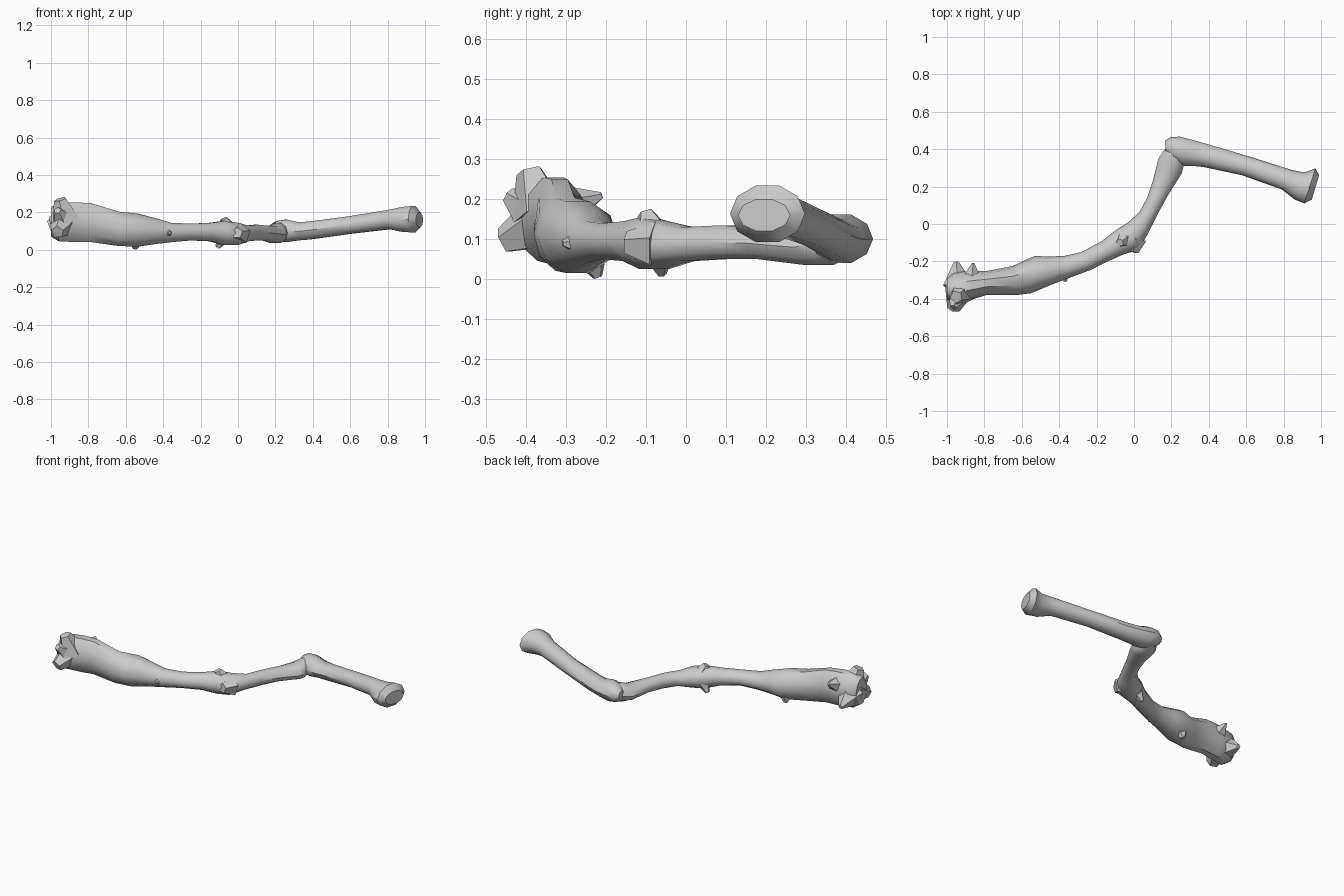
import bpy, bmesh
from math import sin, cos, pi
from mathutils import Vector


def finish(name, bm, angle=0.7):
    bmesh.ops.recalc_face_normals(bm, faces=bm.faces)
    me = bpy.data.meshes.new(name)
    bm.to_mesh(me)
    bm.free()
    ob = bpy.data.objects.new(name, me)
    bpy.context.collection.objects.link(ob)
    bpy.ops.object.select_all(action='DESELECT')
    ob.select_set(True)
    bpy.context.view_layer.objects.active = ob
    bpy.ops.object.shade_smooth_by_angle(angle=angle)
    return ob


def loft(name, sections, sides=10):
    """Skin through upright ovals given as left x, y, right x, y, z low, z high."""
    bm = bmesh.new()
    rings = []
    for lx, ly, rx, ry, z0, z1 in sections:
        mid = Vector(((lx + rx) / 2, (ly + ry) / 2, (z0 + z1) / 2))
        side = Vector(((lx - rx) / 2, (ly - ry) / 2, 0))
        ring = []
        for i in range(sides):
            a = 2 * pi * i / sides
            ring.append(bm.verts.new(mid + side * cos(a) + Vector((0, 0, (z1 - z0) / 2 * sin(a) * 1.04))))
        rings.append(ring)
    for r, s in zip(rings, rings[1:]):
        for i in range(sides):
            j = (i + 1) % sides
            bm.faces.new((r[i], r[j], s[j], s[i]))
    bm.faces.new(rings[0])
    bm.faces.new(rings[-1])
    return finish(name, bm)


def knot(name, base, tip, r0, r1, sides=5):
    """Tapered stub from inside the wood out to a blunt tip."""
    base, tip = Vector(base), Vector(tip)
    axis = tip - base
    bm = bmesh.new()
    bmesh.ops.create_cone(bm, cap_ends=True, segments=sides, radius1=r0, radius2=r1, depth=axis.length)
    rot = axis.to_track_quat('Z', 'Y')
    for v in bm.verts:
        v.co = rot @ v.co + (base + tip) / 2
    return finish(name, bm, 0.5)


# thick limb, thin limb and elbow up to the sharp bend
loft("main_branch", [
    (-1.00, -0.29, -1.00, -0.40, 0.07, 0.23),
    (-0.96, -0.26, -0.96, -0.43, 0.045, 0.25),
    (-0.87, -0.25, -0.87, -0.405, 0.04, 0.255),
    (-0.78, -0.25, -0.79, -0.38, 0.04, 0.25),
    (-0.65, -0.225, -0.63, -0.38, 0.02, 0.205),
    (-0.53, -0.17, -0.55, -0.37, 0.015, 0.195),
    (-0.46, -0.175, -0.43, -0.32, 0.03, 0.17),
    (-0.37, -0.17, -0.35, -0.29, 0.04, 0.145),
    (-0.28, -0.15, -0.23, -0.245, 0.05, 0.14),
    (-0.17, -0.09, -0.13, -0.195, 0.045, 0.145),
    (-0.10, -0.035, -0.05, -0.16, 0.025, 0.155),
    (-0.03, 0.01, 0.02, -0.14, 0.025, 0.145),
    (0.03, 0.065, 0.07, -0.06, 0.045, 0.13),
    (0.07, 0.14, 0.125, 0.05, 0.05, 0.135),
    (0.10, 0.23, 0.18, 0.15, 0.05, 0.13),
    (0.13, 0.35, 0.255, 0.27, 0.035, 0.125),
    (0.165, 0.40, 0.265, 0.31, 0.035, 0.145),
    (0.19, 0.43, 0.26, 0.35, 0.05, 0.14),
])

# outer limb with a flared club end
loft("outer_branch", [
    (0.165, 0.445, 0.17, 0.385, 0.07, 0.13),
    (0.195, 0.465, 0.22, 0.33, 0.05, 0.155),
    (0.245, 0.467, 0.27, 0.31, 0.04, 0.162),
    (0.33, 0.445, 0.32, 0.31, 0.05, 0.148),
    (0.40, 0.425, 0.37, 0.305, 0.055, 0.152),
    (0.62, 0.36, 0.58, 0.26, 0.085, 0.18),
    (0.84, 0.29, 0.79, 0.185, 0.11, 0.215),
    (0.91, 0.275, 0.86, 0.13, 0.095, 0.23),
    (0.97, 0.297, 0.91, 0.11, 0.092, 0.235),
    (0.99, 0.26, 0.95, 0.13, 0.12, 0.20),
])

# star of broken stubs at the thick end, then small knots along the bark
stubs = [
    ((-0.93, -0.34, 0.15), (-0.965, -0.455, 0.095), 0.085, 0.035),
    ((-0.92, -0.36, 0.16), (-0.95, -0.39, 0.27), 0.08, 0.035),
    ((-0.87, -0.32, 0.17), (-0.86, -0.21, 0.21), 0.075, 0.008),
    ((-0.94, -0.33, 0.13), (-0.95, -0.205, 0.09), 0.085, 0.015),
    ((-0.94, -0.37, 0.16), (-0.965, -0.445, 0.21), 0.07, 0.02),
    ((-0.54, -0.25, 0.09), (-0.55, -0.22, 0.005), 0.07, 0.012),
    ((-0.38, -0.25, 0.09), (-0.365, -0.308, 0.09), 0.04, 0.008),
    ((-0.05, -0.08, 0.10), (-0.075, -0.10, 0.166), 0.06, 0.022),
    ((-0.07, -0.07, 0.08), (-0.11, -0.06, 0.012), 0.05, 0.012),
    ((0.01, -0.08, 0.085), (-0.005, -0.15, 0.09), 0.06, 0.03),
]
for n, s in enumerate(stubs):
    knot("end_stub" if n < 5 else "bark_knot", *s)
